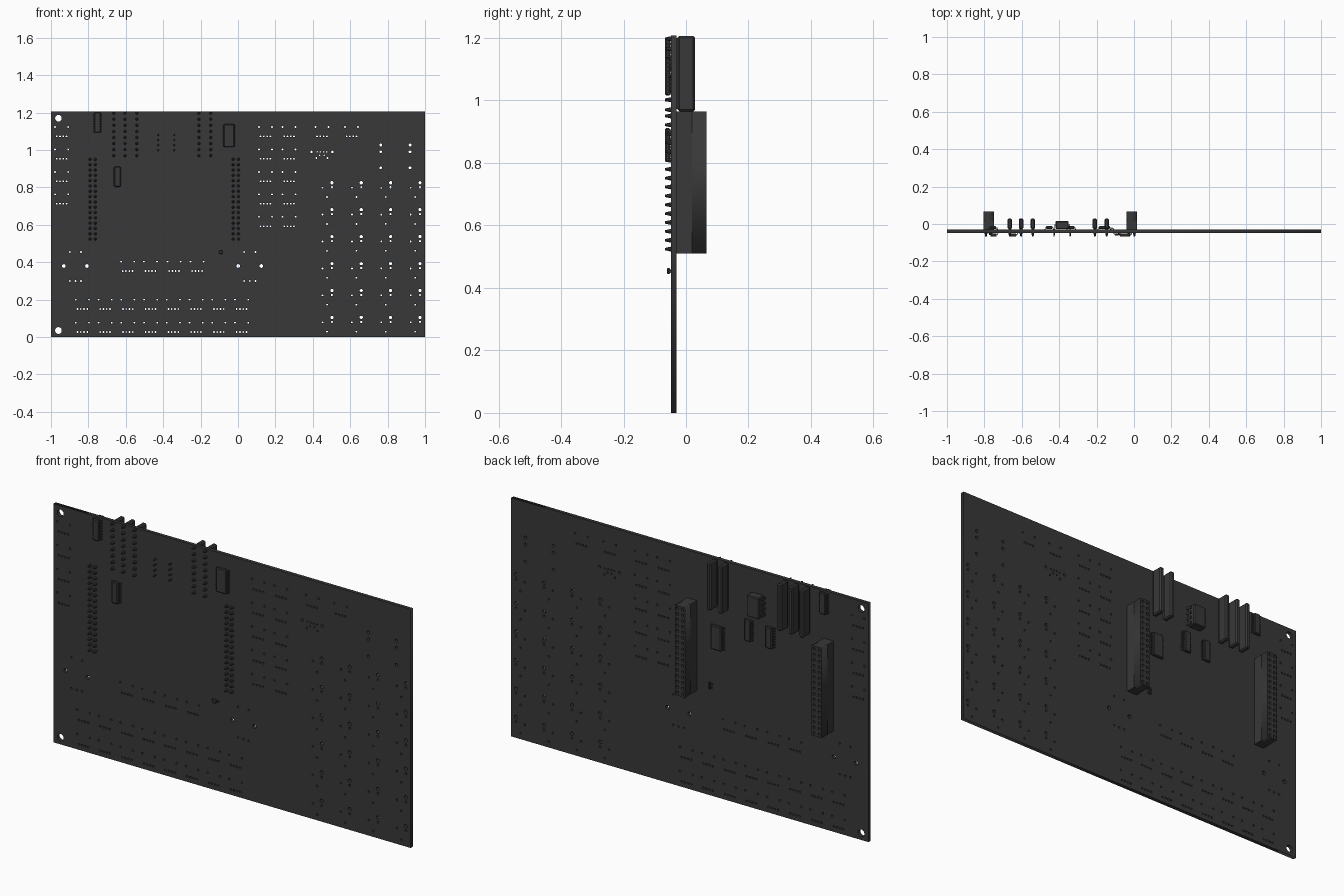
import bpy, bmesh, math
from mathutils import Matrix, Vector

if "Cube" in bpy.data.objects:
    bpy.data.objects.remove(bpy.data.objects["Cube"])

FRONT, BACK = -0.048, -0.030          # board faces along y
mat = bpy.data.materials.new("dark_grey")
mat.diffuse_color = (0.04, 0.04, 0.04, 1)
mat.use_nodes = True
mat.node_tree.nodes["Principled BSDF"].inputs["Base Color"].default_value = mat.diffuse_color


def add_object(name, mesh):
    ob = bpy.data.objects.new(name, mesh)
    bpy.context.collection.objects.link(ob)
    mesh.materials.clear()
    mesh.materials.append(mat)
    return ob


def from_bm(name, bm):
    me = bpy.data.meshes.new(name)
    bm.to_mesh(me)
    bm.free()
    return add_object(name, me)


def box(bm, x0, x1, y0, y1, z0, z1, bevel=0):
    m = Matrix.Translation(((x0 + x1) / 2, (y0 + y1) / 2, (z0 + z1) / 2)) @ \
        Matrix.Diagonal((x1 - x0, y1 - y0, z1 - z0, 1))
    vs = bmesh.ops.create_cube(bm, size=1, matrix=m)["verts"]
    if bevel:
        edges = list({e for v in vs for e in v.link_edges})
        bmesh.ops.bevel(bm, geom=edges, offset=bevel, segments=1, affect='EDGES')


def plate(name, x0, x1, z0, z1, y0, y1, holes):
    """Flat plate in the xz plane pierced by holes (x, z, radius, sides)."""
    cu = bpy.data.curves.new(name + "_outline", 'CURVE')
    cu.dimensions, cu.fill_mode, cu.extrude = '2D', 'BOTH', (y1 - y0) / 2
    loops = [[(x0, z0), (x1, z0), (x1, z1), (x0, z1)]]
    for x, z, r, n in holes:
        a = [2 * math.pi * (i + 0.5) / n for i in range(n)]
        loops.append([(x + r * math.cos(t), z + r * math.sin(t)) for t in a])
    for pts in loops:
        sp = cu.splines.new('POLY')
        sp.points.add(len(pts) - 1)
        for p, (x, z) in zip(sp.points, pts):
            p.co = (x, z, 0, 1)
        sp.use_cyclic_u = True
    tmp = bpy.data.objects.new(name + "_tmp", cu)
    bpy.context.collection.objects.link(tmp)
    dg = bpy.context.evaluated_depsgraph_get()
    me = bpy.data.meshes.new_from_object(tmp.evaluated_get(dg))
    bpy.data.objects.remove(tmp)
    me.transform(Matrix.Translation((0, (y0 + y1) / 2, 0)) @ Matrix.Rotation(math.pi / 2, 4, 'X'))
    me.name = name
    return add_object(name, me)


# ---- hole layout of the board ----
holes = []


def hole(x, z, r=0.005):
    holes.append((x, z, r, 16 if r > 0.009 else 8))


def light_group(x, z):
    """Four pins in a row with a wider pair above."""
    for i in range(4):
        hole(x + (i - 1.5) * 0.0175, z)
    for s in (-1, 1):
        hole(x + s * 0.035, z + 0.05)


for z in (1.13 - 0.96 + 1.0, 0.035):                 # mounting holes
    hole(-0.96, z, 0.018)
for i in range(5):                                    # side columns of lights
    z = 1.073 - 0.12 * i
    if i < 4:
        light_group(-0.943, z)
    light_group(0.147, z)
    light_group(0.273, z)
light_group(0.449, 1.073)
light_group(0.607, 1.073)
for x in (-0.59, -0.468, -0.342, -0.219):             # middle row
    light_group(x, 0.353)
for i in range(8):                                    # two bottom rows
    for z in (0.15, 0.027):
        light_group(-0.832 + 0.1216 * i, z)
for x in (-0.869, 0.063):                             # rotary knob footprints
    for s in (-1, 1):
        hole(x + s * 0.062, 0.38, 0.010)
        hole(x + s * 0.03, 0.455)
    for i in (-1, 0, 1):
        hole(x + i * 0.03, 0.30)
for c in range(4):                                    # button grid
    x = 0.502 + 0.157 * c
    for r in range(6):
        z = 0.825 - 0.144 * r
        hole(x, z, 0.009)
        hole(x, z - 0.024, 0.006)
        hole(x - 0.05, z - 0.026)
        hole(x - 0.026, z - 0.076)
for x in (0.763, 0.92):                               # extra pins over the grid
    for z in (1.027, 0.991, 0.905):
        hole(x, z, 0.008)
for s in (-1, 1):                                     # port footprint
    hole(0.449 + s * 0.056, 0.99, 0.007)
    hole(0.449 + s * 0.03, 0.957)
    for k in (0.009, 0.026):
        hole(0.449 + s * k, 0.99, 0.004)
    hole(0.449 + s * 0.012, 0.972, 0.004)

plate("circuit_board", -1, 1, 0, 1.207, FRONT, BACK, holes)


# ---- pins poking out of the front ----
def pins(name, xs, z0, pitch, count, r=0.008):
    bm = bmesh.new()
    for x in xs:
        for i in range(count):
            m = Matrix.Translation((x, FRONT - 0.0095, z0 + i * pitch)) @ Matrix.Rotation(math.pi / 2, 4, 'X')
            bmesh.ops.create_cone(bm, cap_ends=True, segments=8, radius1=r, radius2=r * 0.45,
                                  depth=0.021, matrix=m)
    from_bm(name, bm)


# double-row sockets: solid base plus a pierced outer block
for side, cx in (("left", -0.777), ("right", -0.012)):
    xs = (cx - 0.0142, cx + 0.0142)
    z0, z1, pitch = 0.51, 0.965, 0.0284
    cells = [(x, z0 + pitch * (i + 0.5), 0.009, 4) for x in xs for i in range(16)]
    bm = bmesh.new()
    box(bm, cx - 0.028, cx + 0.028, BACK, 0.02, z0, z1)
    from_bm(side + "_socket_base", bm)
    plate(side + "_socket_top", cx - 0.028, cx + 0.028, z0, z1, 0.02, 0.066, cells)
    pins(side + "_socket_pins", xs, z0 + pitch / 2, pitch, 16)

# single-row headers
for i, x in enumerate((-0.664, -0.604, -0.541, -0.209, -0.146)):
    bm = bmesh.new()
    box(bm, x - 0.012, x + 0.012, -0.027, 0.029, 0.965, 1.206, 0.006)
    box(bm, x - 0.008, x + 0.008, BACK, -0.024, 0.972, 1.2)
    from_bm(f"header_{i + 1}", bm)
    pins(f"header_pins_{i + 1}", [x], 0.97, 0.0325, 8)


# ---- chips ----
def chip(name, x, z, w, h, n, side, tall=0.019, through=False):
    """Bevelled body with n bent leads per side; side is -1 front, 1 back."""
    base = FRONT if side < 0 else BACK
    bm = bmesh.new()

    def slab(x0, x1, d0, d1, z0, z1, bevel=0):
        ya, yb = sorted((base + side * d0, base + side * d1))
        box(bm, x0, x1, ya, yb, z0, z1, bevel)

    bw = w / 2 - 0.008
    slab(x - bw, x + bw, 0.002, tall, z - h / 2, z + h / 2, min(0.004, tall * 0.2))
    pitch = h / n
    t = pitch * 0.22
    for i in range(n):
        lz = z - h / 2 + pitch * (i + 0.5)
        for s in (-1, 1):
            def lead(a, b, d0, d1):
                xa, xb = sorted((x + s * a, x + s * b))
                slab(xa, xb, d0, d1, lz - t, lz + t)
            lead(bw - 0.002, w / 2 - 0.002, tall * 0.45, tall * 0.6)
            lead(w / 2 - 0.005, w / 2 - 0.002, 0, tall * 0.6)
            lead(w / 2 - 0.005, w / 2 + 0.001, 0, 0.003)
    from_bm(name, bm)
    if through:
        pins(name + "_pins", (x - w / 2, x + w / 2), z - h / 2 + pitch / 2, pitch, n, 0.005)


chip("front_chip_upper", -0.751, 1.147, 0.05, 0.108, 8, -1)
chip("front_chip_lower", -0.645, 0.857, 0.05, 0.108, 8, -1)
chip("front_chip_wide", -0.048, 1.077, 0.074, 0.122, 10, -1)
chip("front_small_part", -0.092, 0.454, 0.036, 0.018, 1, -1, 0.013)
chip("back_chip_corner", -0.754, 1.147, 0.05, 0.108, 8, 1)
chip("back_chip_a", -0.453, 0.893, 0.05, 0.108, 8, 1)
chip("back_chip_b", -0.335, 0.898, 0.05, 0.108, 8, 1)
chip("back_chip_wide", -0.158, 0.813, 0.074, 0.122, 10, 1)
chip("back_small_part", -0.117, 0.557, 0.02, 0.036, 2, 1, 0.013)
chip("back_tall_chip", -0.384, 1.04, 0.086, 0.108, 4, 1, 0.046, True)
